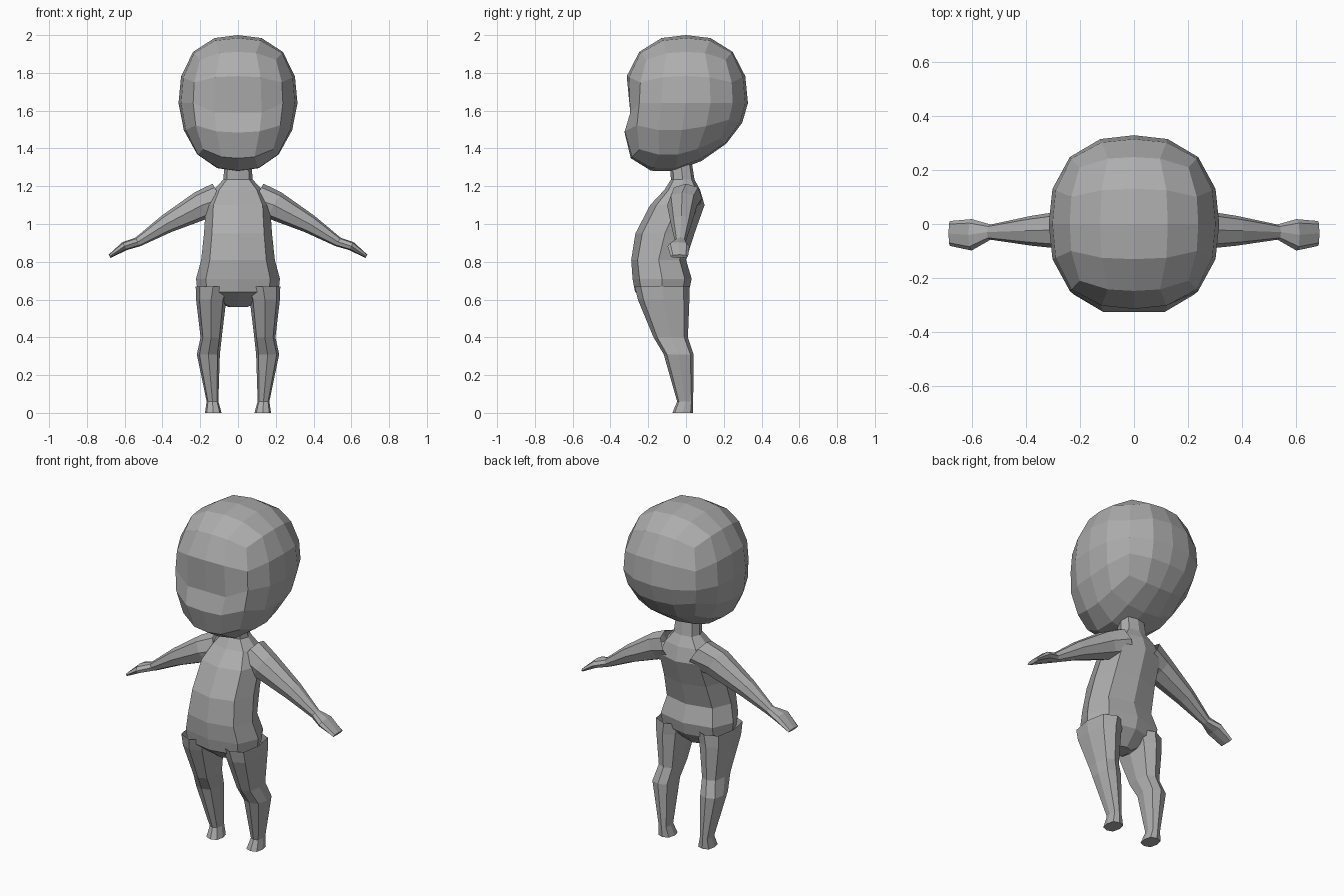
import bpy, bmesh, math
from mathutils import Vector

if "Cube" in bpy.data.objects:
    bpy.data.objects.remove(bpy.data.objects["Cube"])

grey = bpy.data.materials.new("plain grey")
grey.diffuse_color = (0.42, 0.42, 0.42, 1)
grey.use_nodes = True
grey.node_tree.nodes["Principled BSDF"].inputs["Base Color"].default_value = grey.diffuse_color


def spow(v, e):
    return math.copysign(abs(v) ** e, v)


def finish(name, bm, mirror=False):
    bmesh.ops.recalc_face_normals(bm, faces=bm.faces)
    me = bpy.data.meshes.new(name)
    bm.to_mesh(me)
    bm.free()
    me.materials.append(grey)
    ob = bpy.data.objects.new(name, me)
    bpy.context.collection.objects.link(ob)
    if mirror:
        ob.modifiers.new("mirror", "MIRROR").use_mirror_merge = False
    return ob


def loft(name, rings, sides=8, p=2.4, cap_start=False, cap_end=False, mirror=False):
    """Skin rings given as (centre, half-axis a, half-axis b)."""
    bm = bmesh.new()
    loops = []
    for c, a, b in rings:
        loop = []
        for k in range(sides):
            t = 2 * math.pi * k / sides
            u, v = math.cos(t), math.sin(t)
            u = 0 if abs(u) < 1e-6 else spow(u, 2 / p)
            v = 0 if abs(v) < 1e-6 else spow(v, 2 / p)
            loop.append(bm.verts.new(Vector(c) + Vector(a) * u + Vector(b) * v))
        loops.append(loop)
    for l0, l1 in zip(loops, loops[1:]):
        for k in range(sides):
            j = (k + 1) % sides
            bm.faces.new((l0[k], l0[j], l1[j], l1[k]))
    if cap_start:
        bm.faces.new(loops[0])
    if cap_end:
        bm.faces.new(loops[-1])
    return finish(name, bm, mirror)


def level(z, xc, hw, yf, yb):
    """Horizontal ring from height, x centre, half width, front and back y."""
    return (xc, (yf + yb) / 2, z), (hw, 0, 0), (0, (yb - yf) / 2, 0)


# Head: rounded cube grid, chin pushed forward, nape cut in, face flattened
bm = bmesh.new()
bmesh.ops.create_cube(bm, size=2)
bmesh.ops.subdivide_edges(bm, edges=bm.edges[:], cuts=3, use_grid_fill=True)
P = 2.45
for v in bm.verts:
    d = Vector([math.tan(c * math.pi / 4) for c in v.co])
    d /= sum(abs(c) ** P for c in d) ** (1 / P)
    x, y, z = d
    if z < 0:
        x *= 1 + 0.12 * z
        z *= 1 - (0.28 if y > 0 else 0.1) * y
        y += 0.17 * z
    px, py, pz = 0.315 * x, 0.328 * y, 1.64 + 0.36 * z
    py = max(py, -0.325)
    if py < -0.25 and abs(px) < 0.2 and 1.55 < pz < 1.72:
        py, pz = -0.295, pz - 0.05      # shallow dent of the face
    v.co = (px, py, pz)
finish("head", bm)

# Torso with belly, chest and neck
loft("torso", [
    level(0.56, 0, 0.05, -0.17, -0.06),
    level(0.64, 0, 0.215, -0.27, 0.015),
    level(0.71, 0, 0.222, -0.283, 0.03),
    level(0.81, 0, 0.195, -0.29, 0.0),
    level(0.95, 0, 0.18, -0.268, 0.045),
    level(1.10, 0, 0.17, -0.19, 0.098),
    level(1.18, 0, 0.13, -0.115, 0.075),
    level(1.235, 0, 0.078, -0.08, 0.045),
    level(1.33, 0, 0.07, -0.085, 0.03),
], p=2.6, cap_start=True)

# Arms: shoulder, elbow, wrist, palm and flat finger tips
arm = [
    (0.09, 0.0, 1.135, 0.09, 0.085),
    (0.19, -0.02, 1.10, 0.078, 0.08),
    (0.38, -0.025, 1.00, 0.05, 0.055),
    (0.53, -0.03, 0.905, 0.026, 0.028),
    (0.60, -0.04, 0.883, 0.024, 0.058),
    (0.68, -0.035, 0.829, 0.010, 0.046),
]
loft("arms", [((x, y, z), (0, d, 0), (0.5 * t, 0, 0.87 * t)) for x, y, z, t, d in arm],
     cap_end=True, mirror=True)

# Legs: thigh, knee, calf, ankle and small foot
loft("legs", [
    level(0.67, 0.132, 0.092, -0.272, 0.02),
    level(0.60, 0.142, 0.080, -0.255, 0.018),
    level(0.40, 0.142, 0.056, -0.172, 0.01),
    level(0.31, 0.157, 0.061, -0.118, 0.04),
    level(0.06, 0.135, 0.031, -0.047, 0.038),
    level(0.0, 0.131, 0.044, -0.072, 0.036),
], p=2.8, cap_end=True, mirror=True)
